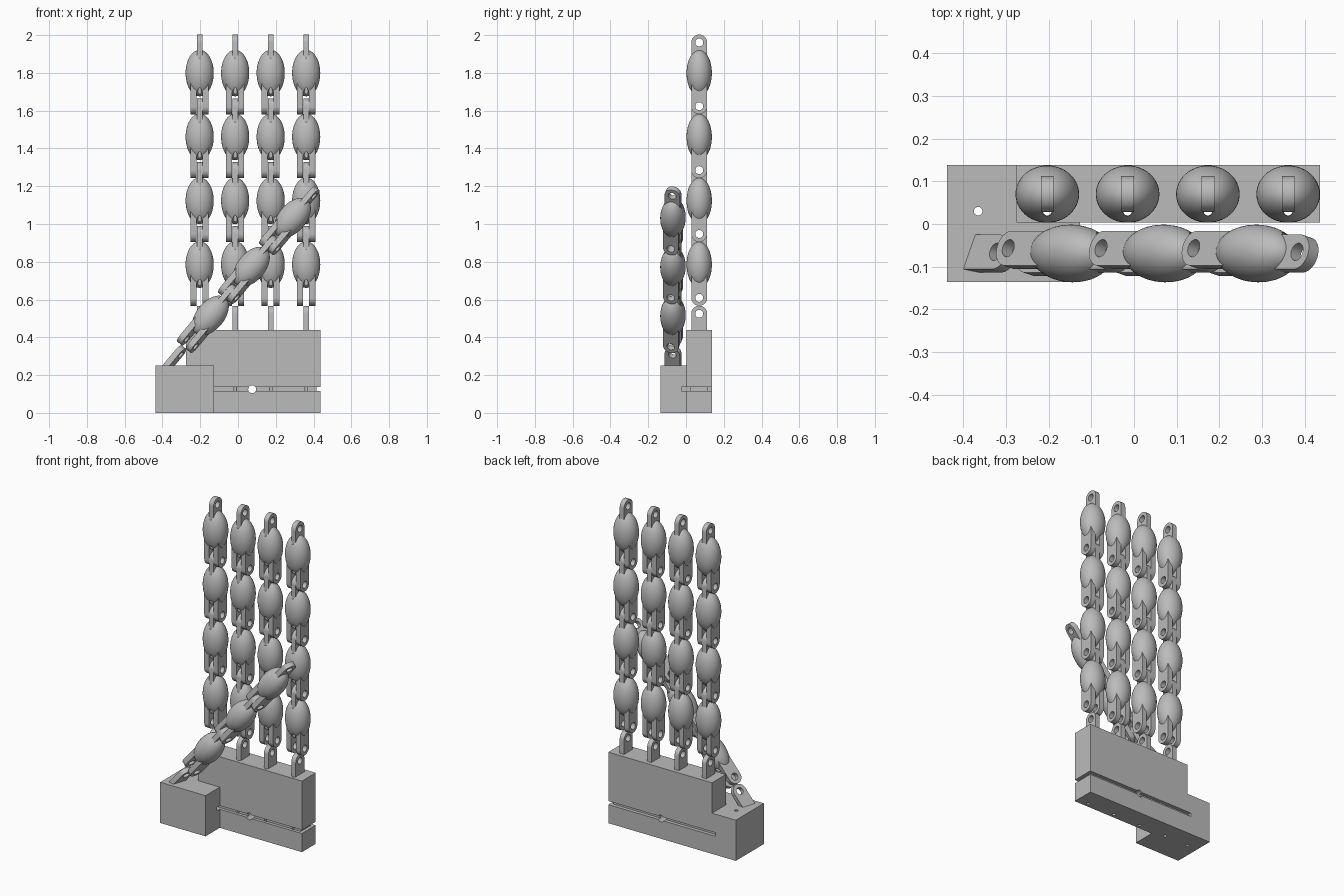
import bpy
from math import cos, sin, pi, radians
from mathutils import Matrix, Vector

if "Cube" in bpy.data.objects:
    bpy.data.objects.remove(bpy.data.objects["Cube"])

grey = bpy.data.materials.new("plain grey")
grey.use_nodes = True
grey.diffuse_color = (0.5, 0.5, 0.5, 1)
grey.node_tree.nodes["Principled BSDF"].inputs["Base Color"].default_value = (0.5, 0.5, 0.5, 1)

EYE_R, HOLE_R, TAB_T = 0.042, 0.021, 0.03
PITCH, TAB_UP, FORK_DOWN, BASE_DOWN = 0.338, 0.162, 0.176, 0.26
FINGER_Y, THUMB_Y = 0.07, -0.069


def activate(ob):
    bpy.ops.object.select_all(action='DESELECT')
    ob.select_set(True)
    bpy.context.view_layer.objects.active = ob


def box(name, lo, hi):
    lo, hi = Vector(lo), Vector(hi)
    bpy.ops.mesh.primitive_cube_add(size=1, location=(lo + hi) / 2)
    ob = bpy.context.object
    ob.name = name
    ob.scale = hi - lo
    bpy.ops.object.transform_apply(location=True, rotation=True, scale=True)
    return ob


def rod(loc, radius, rot=(0, 0, 0)):
    bpy.ops.mesh.primitive_cylinder_add(vertices=32, radius=radius, depth=1.2, location=loc, rotation=rot)
    return bpy.context.object


def combine(ob, other, operation='DIFFERENCE'):
    activate(ob)
    mod = ob.modifiers.new("cut", 'BOOLEAN')
    mod.operation, mod.object, mod.solver = operation, other, 'EXACT'
    bpy.ops.object.modifier_apply(modifier=mod.name)
    bpy.data.objects.remove(other)


def finish(ob):
    ob.data.materials.clear()
    ob.data.materials.append(grey)
    activate(ob)
    bpy.ops.object.shade_smooth_by_angle(angle=radians(30))
    return ob


def eye_plate(name, thickness, length, x=0, z=0, up=1):
    """Round-ended plate with a pin hole at its origin, its stem running away from 'up'."""
    curve = bpy.data.curves.new(name, 'CURVE')
    curve.dimensions, curve.fill_mode, curve.extrude = '2D', 'BOTH', thickness / 2
    arc = [(EYE_R * cos(a * pi / 20), EYE_R * sin(a * pi / 20)) for a in range(21)]
    hole = [(HOLE_R * cos(a * pi / 16), HOLE_R * sin(a * pi / 16)) for a in range(32)]
    for points in (arc + [(-EYE_R, -length), (EYE_R, -length)], hole):
        spline = curve.splines.new('POLY')
        spline.points.add(len(points) - 1)
        spline.use_cyclic_u = True
        for p, (u, v) in zip(spline.points, points):
            p.co = (u, v, 0, 1)
    ob = bpy.data.objects.new(name, curve)
    bpy.context.collection.objects.link(ob)
    activate(ob)
    bpy.ops.object.convert(target='MESH')
    ob = bpy.context.object
    # plate plane becomes y-z, thickness runs along x
    turn = Matrix(((0, 0, 1, 0), (1, 0, 0, 0), (0, 1, 0, 0), (0, 0, 0, 1)))
    flip = Matrix.Rotation(0 if up > 0 else pi, 4, 'X')
    ob.data.transform(Matrix.Translation((x, 0, z)) @ flip @ turn)
    return ob


def make_link():
    """Egg-shaped body with a tendon hole, a top tab and a bottom fork."""
    bpy.ops.mesh.primitive_uv_sphere_add(segments=48, ring_count=32, radius=1)
    body = bpy.context.object
    body.name = "finger_link"
    body.scale = (0.0745, 0.067, 0.123)
    bpy.ops.object.transform_apply(scale=True)
    combine(body, rod((0, -0.04, 0), 0.011))
    parts = [eye_plate("tab", TAB_T, 0.09, z=TAB_UP)]
    for side in (-1, 1):
        parts.append(eye_plate("prong", 0.032, 0.126, x=side * 0.032, z=-FORK_DOWN, up=-1))
    activate(body)
    for p in parts:
        p.select_set(True)
    bpy.ops.object.join()
    return finish(body)


def place(name, data, matrix):
    ob = bpy.data.objects.new(name, data)
    bpy.context.collection.objects.link(ob)
    ob.matrix_world = matrix


finger_xs = [-0.203 + 0.188 * i for i in range(4)]

# palm: tall block joined to the low thumb block
palm = box("palm", (-0.275, 0.003, 0), (0.436, 0.138, 0.44))
combine(palm, box("thumb_block", (-0.438, -0.136, 0), (-0.127, 0.138, 0.252)), 'UNION')

# groove around the front, left and back
combine(palm, box("groove", (-0.3, -0.024, 0.115), (0.5, 0.022, 0.137)))
combine(palm, box("groove", (0.415, -0.024, 0.115), (0.5, 0.2, 0.137)))
combine(palm, box("groove", (-0.3, 0.116, 0.115), (0.5, 0.2, 0.137)))

# cross hole and vertical tendon holes
combine(palm, rod((0.075, 0, 0.125), 0.021, (pi / 2, 0, 0)))
for x in finger_xs + [-0.365]:
    combine(palm, rod((x, 0.03, 0.2), 0.01))
finish(palm)

# shared meshes for the links and base tabs
link = make_link()
base_tab = finish(eye_plate("base_tab", TAB_T, 0.1))
thumb_tab = finish(eye_plate("thumb_tab", TAB_T, 0.14))

# four upright fingers
for f, x in enumerate(finger_xs, 1):
    first = Vector((x, FINGER_Y, 0.785))
    place(f"finger_{f}_base_tab", base_tab.data, Matrix.Translation(first - Vector((0, 0, BASE_DOWN))))
    for k in range(4):
        place(f"finger_{f}_link_{k + 1}", link.data, Matrix.Translation(first + Vector((0, 0, k * PITCH))))

# slanted thumb, tendon side turned towards the fingers
thumb = (Matrix.Translation((-0.146, THUMB_Y, 0.515)) @ Matrix.Rotation(radians(40), 4, 'Y')
         @ Matrix.Rotation(radians(165), 4, 'Z'))
place("thumb_base_tab", thumb_tab.data, thumb @ Matrix.Translation((0, 0, -BASE_DOWN)))
for k in range(3):
    place(f"thumb_link_{k + 1}", link.data, thumb @ Matrix.Translation((0, 0, k * PITCH)))

for template in (link, base_tab, thumb_tab):
    bpy.data.objects.remove(template)
